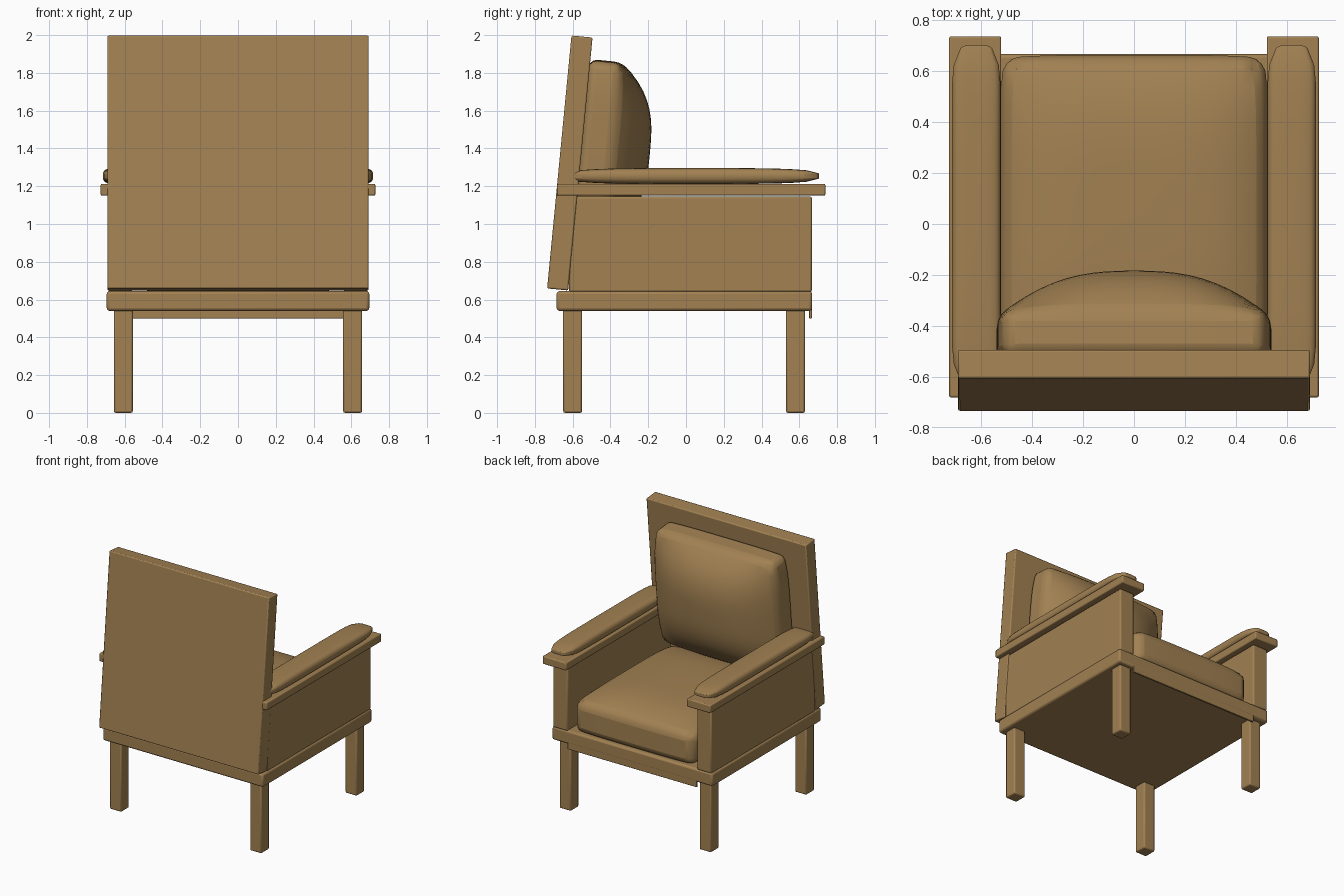
import bpy, bmesh, math
from mathutils import Matrix

if "Cube" in bpy.data.objects:
    bpy.data.objects.remove(bpy.data.objects["Cube"])

mat = bpy.data.materials.new("warm brown")
mat.diffuse_color = (0.36, 0.22, 0.085, 1)
mat.use_nodes = True
mat.node_tree.nodes["Principled BSDF"].inputs["Base Color"].default_value = mat.diffuse_color
TILT = math.radians(5.5)


def finish(name, bm, bevel, matrix, segs=3):
    bmesh.ops.transform(bm, matrix=matrix, verts=bm.verts)
    bmesh.ops.recalc_face_normals(bm, faces=bm.faces)
    me = bpy.data.meshes.new(name)
    bm.to_mesh(me)
    bm.free()
    me.materials.append(mat)
    ob = bpy.data.objects.new(name, me)
    bpy.context.collection.objects.link(ob)
    mod = ob.modifiers.new("Bevel", 'BEVEL')
    mod.width, mod.segments = bevel, segs
    mod.limit_method, mod.angle_limit = 'ANGLE', math.radians(40)
    bpy.ops.object.select_all(action='DESELECT')
    ob.select_set(True)
    bpy.context.view_layer.objects.active = ob
    bpy.ops.object.shade_smooth_by_angle(angle=math.radians(40))
    return ob


def box(name, x, y, z, bevel=0.01, rot=0.0):
    """Rounded box from (min, max) ranges, optionally leaning about x."""
    bm = bmesh.new()
    bmesh.ops.create_cube(bm, size=1)
    size = Matrix.Diagonal((x[1] - x[0], y[1] - y[0], z[1] - z[0], 1))
    move = Matrix.Translation(((x[0] + x[1]) / 2, (y[0] + y[1]) / 2, (z[0] + z[1]) / 2))
    return finish(name, bm, bevel, move @ Matrix.Rotation(rot, 4, 'X') @ size, 2)


def cushion(name, half_x, half_y, edge, crown, powers, matrix, bevel,
            two_sided=False, taper=0.05, taper_pow=6, root=1.0):
    """Stuffed cushion: a fine box whose thickness swells from edge to crown."""
    bm = bmesh.new()
    bmesh.ops.create_cube(bm, size=2)
    flat = [e for e in bm.edges if abs(e.verts[0].co.z - e.verts[1].co.z) < 0.1]
    bmesh.ops.subdivide_edges(bm, edges=flat, cuts=19, use_grid_fill=True)
    for v in bm.verts:
        u, w = v.co.x, v.co.y
        swell = ((1 - abs(u) ** powers[0]) * (1 - abs(w) ** powers[1])) ** root
        h = edge + (crown - edge) * swell
        v.co.x = half_x * u * (1 - taper * abs(w) ** taper_pow)
        v.co.y = half_y * w * (1 - 0.02 * abs(u) ** 4)
        v.co.z = h if v.co.z > 0 else (-h if two_sided else 0)
    return finish(name, bm, bevel, matrix)


# Frame: base slab, front apron, leaning back
box("base", (-0.695, 0.695), (-0.685, 0.668), (0.54, 0.645), 0.015)
box("front_apron", (-0.56, 0.56), (0.652, 0.667), (0.50, 0.56), 0.004)
box("back_panel", (-0.692, 0.692), (-0.671, -0.559), (0.6505, 1.9955), 0.008, -TILT)

# Legs, arm panels, arm boards and arm pads, mirrored left and right
for side, s in (("left", -1), ("right", 1)):
    def span(a, b):
        return tuple(sorted((s * a, s * b)))
    for end, y in (("back", -0.60), ("front", 0.58)):
        box(f"{end}_leg_{side}", span(0.557, 0.657), (y - 0.05, y + 0.05), (0, 0.56), 0.01)
    box(f"arm_panel_{side}", span(0.56, 0.687), (-0.62, 0.667), (0.64, 1.145), 0.01)
    box(f"arm_board_{side}", span(0.522, 0.727), (-0.682, 0.738), (1.15, 1.213), 0.008)
    cushion(f"arm_pad_{side}", 0.096, 0.667, 0.014, 0.042, (4, 4),
            Matrix.Translation((s * 0.62, 0.037, 1.254)), 0.01,
            two_sided=True, taper=0.35, taper_pow=14, root=0.5)

# Seat cushion
cushion("seat_cushion", 0.525, 0.61, 0.235, 0.315, (4, 4),
        Matrix.Translation((0, 0.055, 0.645)), 0.05, taper=0.04, taper_pow=10)

# Back cushion, leaning with the back panel
lean = Matrix.Rotation(math.pi / 2 - TILT, 4, 'X') @ Matrix.Rotation(math.pi, 4, 'Y')
cushion("back_cushion", 0.54, 0.47, 0.17, 0.365, (2.6, 3),
        Matrix.Translation((0, -0.555, 1.405)) @ lean, 0.04, taper=0.06, taper_pow=4)
